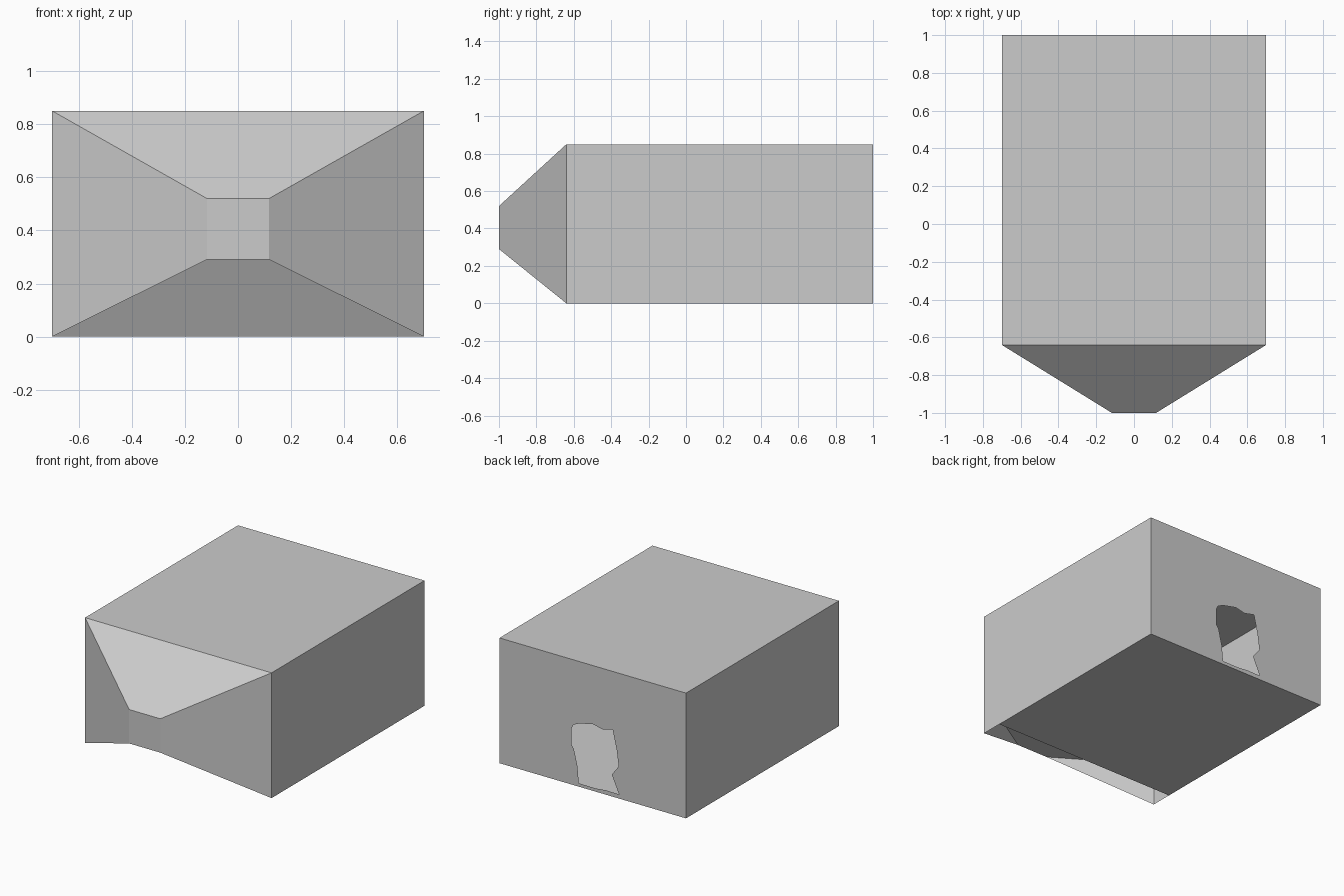
import bpy, bmesh
from mathutils import Vector

if "Cube" in bpy.data.objects:
    bpy.data.objects.remove(bpy.data.objects["Cube"])

W, H = 0.70, 0.85            # half width and height of the body
BACK, FRONT, TIP = 1.0, -0.64, -1.0
TW, TB, TT = 0.117, 0.29, 0.52   # tip half width, bottom, top
FLOOR_END = -0.49
CENTRE = Vector((0, 0, 0.42))


def finish(bm, name):
    # point every face away from the middle of the model
    bm.normal_update()
    for f in bm.faces:
        if f.normal.dot(f.calc_center_median() - CENTRE) < 0:
            f.normal_flip()
    me = bpy.data.meshes.new(name)
    bm.to_mesh(me)
    bm.free()
    ob = bpy.data.objects.new(name, me)
    bpy.context.collection.objects.link(ob)
    return ob


def shell(name, faces):
    bm = bmesh.new()
    for pts in faces:
        bm.faces.new([bm.verts.new(p) for p in pts])
    bmesh.ops.remove_doubles(bm, verts=bm.verts, dist=0.0005)
    return finish(bm, name)


def strip(y0, z0, w0, y1, z1, w1):
    # panel spanning both sides, from one cross line to another
    return [(-w0, y0, z0), (w0, y0, z0), (w1, y1, z1), (-w1, y1, z1)]


# roof and side walls
walls = [strip(FRONT, H, W, BACK, H, W)]
for s in (-1, 1):
    walls.append([(s * W, FRONT, 0), (s * W, BACK, 0), (s * W, BACK, H), (s * W, FRONT, H)])
shell("body_walls", walls)

# floor with its front rising behind the nose, and the underside of the nose
shell("floor", [
    strip(FLOOR_END, 0, W, BACK, 0, W),
    strip(FRONT, TB, W, FLOOR_END, 0, W),
    strip(TIP, TB, TW, FRONT, TB, W),
])

# tapered nose: top, blunt tip and two side panels
nose = [strip(TIP, TT, TW, FRONT, H, W), strip(TIP, TB, TW, TIP, TT, TW)]
for s in (-1, 1):
    nose.append([(s * TW, TIP, TB), (s * TW, TIP, TT), (s * W, FRONT, H), (s * W, FRONT, 0)])
shell("nose", nose)

# back wall with the ragged hole
outer = [(-W, 0), (W, 0), (W, H), (-W, H)]
hole = [(.16, .38), (.145, .41), (.10, .43), (.0, .452), (-.075, .437), (-.15, .455),
        (-.18, .327), (-.195, .217), (-.143, .148), (-.198, .028), (-.10, .03),
        (-.02, .022), (.105, .023), (.115, .137), (.142, .247), (.16, .27)]
bm = bmesh.new()
for loop in (outer, hole):
    vs = [bm.verts.new((x, BACK, z)) for x, z in loop]
    for i, v in enumerate(vs):
        bm.edges.new((v, vs[i - 1]))
bmesh.ops.triangle_fill(bm, use_beauty=True, edges=bm.edges[:], normal=(0, 1, 0))
finish(bm, "back_wall")
